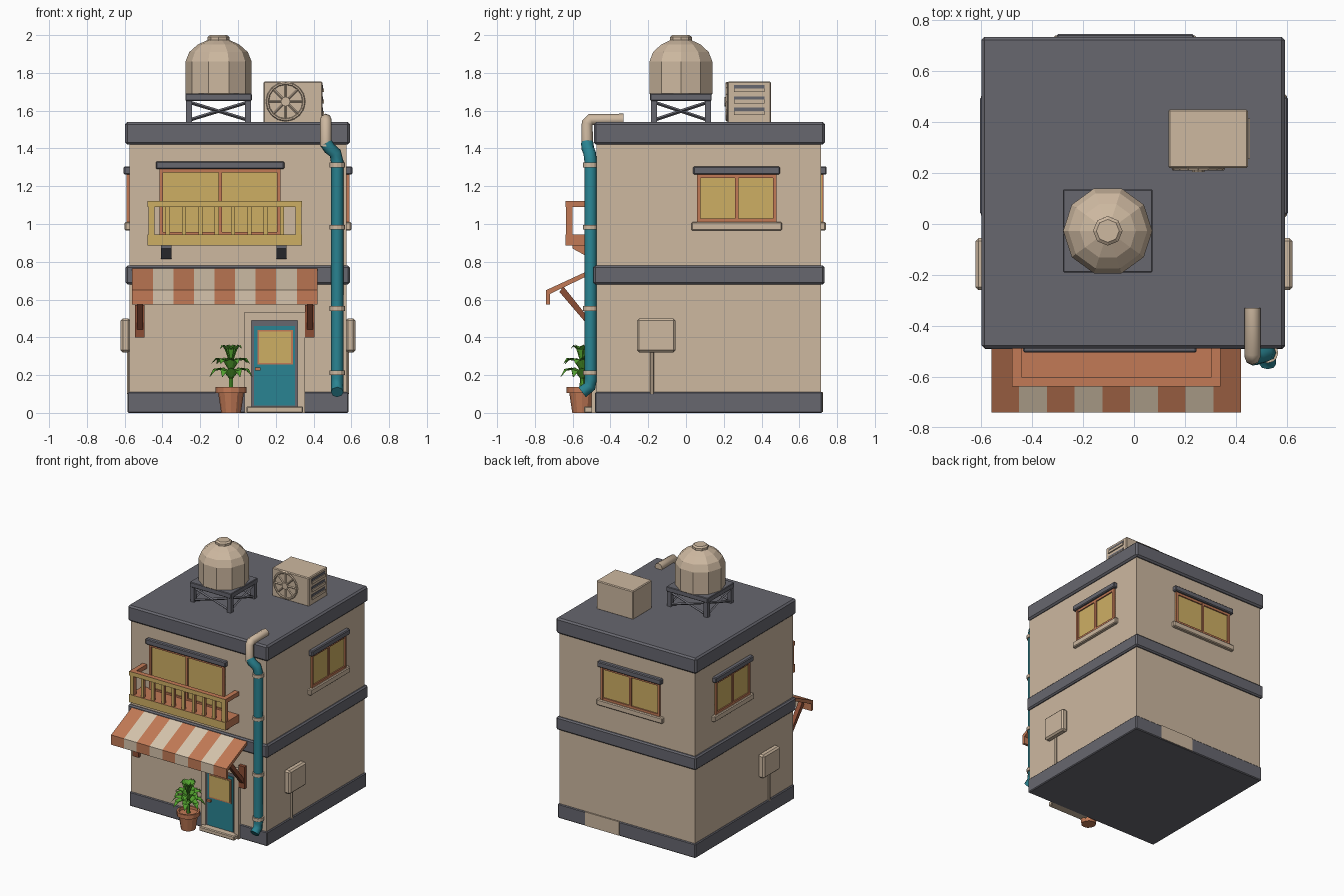
import bpy, bmesh, math
from mathutils import Matrix, Vector

cube = bpy.data.objects.get("Cube")
if cube:
    bpy.data.objects.remove(cube)


def material(name, *rgb):
    lin = [((c / 255 + 0.055) / 1.055) ** 2.4 for c in rgb] + [1]
    m = bpy.data.materials.new(name)
    m.use_nodes = True
    m.diffuse_color = lin
    m.node_tree.nodes["Principled BSDF"].inputs["Base Color"].default_value = lin
    return m


BEIGE = material("beige plaster", 205, 184, 160)
GREY = material("slate grey", 103, 103, 111)
TEAL = material("teal paint", 42, 132, 146)
YELLOW = material("warm yellow", 206, 175, 100)
ORANGE = material("terracotta orange", 194, 122, 86)
CREAM = material("cream cloth", 214, 196, 172)
BROWN = material("red brown", 140, 78, 54)
GREEN = material("leaf green", 82, 162, 46)

SIDES = {"front": (0, 0.475), "right": (90, 0.575), "back": (180, 0.715), "left": (-90, 0.575)}


def finish(name, bm, mats, bevel=0, matrix=None):
    if matrix:
        bm.transform(matrix)
    bmesh.ops.recalc_face_normals(bm, faces=bm.faces)
    me = bpy.data.meshes.new(name)
    bm.to_mesh(me)
    bm.free()
    for m in mats:
        me.materials.append(m)
    ob = bpy.data.objects.new(name, me)
    bpy.context.collection.objects.link(ob)
    if bevel:
        mod = ob.modifiers.new("bevel", "BEVEL")
        mod.width, mod.segments = bevel, 1
    return ob


def boxes(name, mat, spans, bevel=0, matrix=None, front=None):
    """One object of boxes given as (x0, x1, y0, y1, z0, z1); front recolours -y faces."""
    bm = bmesh.new()
    for x0, x1, y0, y1, z0, z1 in spans:
        m = Matrix.Translation(((x0 + x1) / 2, (y0 + y1) / 2, (z0 + z1) / 2))
        bmesh.ops.create_cube(bm, size=1, matrix=m @ Matrix.Diagonal((x1 - x0, y1 - y0, z1 - z0, 1)))
    if front:
        bm.normal_update()
        for f in bm.faces:
            f.material_index = int(f.normal.y < -0.5)
    return finish(name, bm, [mat, front] if front else [mat], bevel, matrix)


def rods(name, mat, pairs, r1, r2=None, sides=4, turn=0.0):
    """Straight rods or cones between point pairs."""
    bm = bmesh.new()
    for a, b in pairs:
        a, b = Vector(a), Vector(b)
        rot = (b - a).to_track_quat("Z", "Y").to_matrix().to_4x4()
        m = Matrix.Translation((a + b) / 2) @ rot @ Matrix.Rotation(turn, 4, "Z")
        bmesh.ops.create_cone(bm, cap_ends=True, segments=sides, radius1=r1,
                              radius2=r1 if r2 is None else r2, depth=(b - a).length, matrix=m)
    return finish(name, bm, [mat])


def lathe(name, mat, profile, centre, sides):
    bm = bmesh.new()
    rings = [[bm.verts.new((r * math.cos(2 * math.pi * i / sides), r * math.sin(2 * math.pi * i / sides), z))
              for i in range(sides)] for r, z in profile]
    for lo, hi in zip(rings, rings[1:]):
        for i in range(sides):
            j = (i + 1) % sides
            bm.faces.new((lo[i], lo[j], hi[j], hi[i]))
    bm.faces.new(rings[0])
    bm.faces.new(rings[-1])
    return finish(name, bm, [mat], matrix=Matrix.Translation(centre))


def prism(bm, profile, x0, x1, index=0):
    a, b = [[bm.verts.new((x, y, z)) for y, z in profile] for x in (x0, x1)]
    faces = [bm.faces.new(a), bm.faces.new(b)]
    n = len(profile)
    faces += [bm.faces.new((a[i], a[(i + 1) % n], b[(i + 1) % n], b[i])) for i in range(n)]
    for f in faces:
        f.material_index = index


def pipe(name, mat, points, radius):
    cu = bpy.data.curves.new(name, "CURVE")
    cu.dimensions = "3D"
    cu.bevel_depth, cu.bevel_resolution, cu.use_fill_caps = radius, 2, True
    sp = cu.splines.new("POLY")
    sp.points.add(len(points) - 1)
    for p, co in zip(sp.points, points):
        p.co = (*co, 1)
    cu.materials.append(mat)
    bpy.context.collection.objects.link(bpy.data.objects.new(name, cu))


def window(side, c, w, z0, z1, sill=True):
    """Two-pane window with hood and sill, built facing -y and turned to its wall."""
    turn, d = SIDES[side]
    m = Matrix.Rotation(math.radians(turn), 4, "Z") @ Matrix.Translation((c, -d, 0))
    h, t = w / 2, 0.018
    boxes(side + "_window_glass", YELLOW, [(-h, h, -0.004, 0.004, z0, z1)], 0, m)
    bars = [(x - t / 2, x + t / 2, -0.014, 0.004, z0, z1) for x in (t / 2 - h, 0, h - t / 2)]
    bars += [(-h, h, -0.013, 0.004, z, z + t) for z in (z0, z1 - t)]
    boxes(side + "_window_frame", ORANGE, bars, 0, m)
    boxes(side + "_window_hood", GREY, [(-h - 0.02, h + 0.02, -0.03, 0.01, z1, z1 + 0.042)], 0.006, m)
    if sill:
        boxes(side + "_window_sill", BEIGE, [(-h - 0.03, h + 0.03, -0.025, 0.01, z0 - 0.045, z0)], 0.006, m)


# Building shell
boxes("walls", BEIGE, [(-0.575, 0.575, -0.475, 0.715, 0.05, 1.5)])
boxes("base_plinth", GREY, [(-0.585, 0.585, -0.482, 0.722, 0, 0.11)], 0.006)
boxes("middle_band", GREY, [(-0.595, 0.592, -0.49, 0.733, 0.68, 0.78)], 0.01)
boxes("roof_slab", GREY, [(-0.598, 0.592, -0.488, 0.735, 1.42, 1.54)], 0.012)
boxes("back_plinth_gap", BEIGE, [(0.06, 0.35, 0.715, 0.725, 0.004, 0.11)])

# Windows
window("front", -0.095, 0.64, 0.94, 1.29, False)
window("right", 0.268, 0.42, 1.01, 1.262)
window("left", -0.268, 0.42, 1.01, 1.262)
window("back", 0.035, 0.5, 1.01, 1.262)

# Door with surround and step
boxes("door_surround", BEIGE, [(0.035, 0.072, -0.5, -0.47, 0, 0.53), (0.316, 0.355, -0.5, -0.47, 0, 0.53),
                               (0.035, 0.355, -0.501, -0.47, 0.49, 0.535)])
boxes("door_frame", GREY, [(0.072, 0.316, -0.488, -0.47, 0.02, 0.49)])
boxes("door_leaf", TEAL, [(0.085, 0.303, -0.494, -0.47, 0.04, 0.46)])
boxes("door_window_frame", ORANGE, [(0.102, 0.29, -0.499, -0.49, 0.255, 0.44)])
boxes("door_window_glass", YELLOW, [(0.112, 0.28, -0.503, -0.49, 0.265, 0.43)])
boxes("door_handle", ORANGE, [(0.09, 0.12, -0.512, -0.49, 0.225, 0.24)])
boxes("door_step", BEIGE, [(0.045, 0.345, -0.54, -0.47, 0, 0.035)], 0.006)

# Striped awning with brackets
bm = bmesh.new()
profile = [(-0.48, 0.77), (-0.74, 0.65), (-0.74, 0.575), (-0.72, 0.575), (-0.72, 0.63), (-0.48, 0.745)]
step = 0.98 / 9
for i in range(9):
    prism(bm, profile, -0.56 + i * step, -0.56 + (i + 1) * step, i % 2)
finish("awning", bm, [ORANGE, CREAM])
bm = bmesh.new()
for x in (-0.52, 0.38):
    prism(bm, [(-0.47, 0.4), (-0.5, 0.4), (-0.5, 0.57), (-0.47, 0.57)], x - 0.025, x + 0.025)
    prism(bm, [(-0.49, 0.43), (-0.49, 0.47), (-0.65, 0.67), (-0.67, 0.64)], x - 0.016, x + 0.016)
finish("awning_brackets", bm, [BROWN])

# Balcony
boxes("balcony_floor", ORANGE, [(-0.478, 0.34, -0.638, -0.47, 0.885, 0.945)], 0, None, YELLOW)
rail = [(-0.478, 0.34, -0.638, -0.6, 1.09, 1.122)]
rail += [(x, x + 0.036, -0.6, -0.47, 1.09, 1.122) for x in (-0.478, 0.304)]
boxes("balcony_rail", ORANGE, rail, 0, None, YELLOW)
posts = [(x - 0.016, x + 0.016, -0.634, -0.602, 0.945, 1.09) for x in (-0.458, 0.32)]
posts += [(x - 0.011, x + 0.011, -0.63, -0.608, 0.945, 1.09) for x in [-0.458 + 0.0864 * i for i in range(1, 9)]]
boxes("balcony_balusters", ORANGE, posts, 0, None, YELLOW)
bm = bmesh.new()
for x in (-0.38, 0.23):
    prism(bm, [(-0.47, 0.885), (-0.6, 0.885), (-0.6, 0.87), (-0.5, 0.815), (-0.47, 0.815)], x - 0.027, x + 0.027)
bm.normal_update()
for f in bm.faces:
    f.material_index = int(abs(f.normal.x) < 0.5)
finish("balcony_supports", bm, [ORANGE, GREY])

# Drain pipe
pipe("drain_pipe", TEAL, [(0.525, -0.55, 0.11), (0.525, -0.51, 0.14), (0.525, -0.505, 0.18), (0.525, -0.505, 1.33),
                          (0.515, -0.51, 1.375), (0.485, -0.52, 1.4), (0.465, -0.523, 1.43)], 0.033)
pipe("roof_outlet", BEIGE, [(0.465, -0.523, 1.41), (0.465, -0.523, 1.535), (0.465, -0.505, 1.553),
                            (0.465, -0.33, 1.553)], 0.031)
rods("pipe_clamps", BEIGE, [((0.525, -0.505, z), (0.525, -0.505, z + 0.025)) for z in (0.2, 0.54, 0.97, 1.3)],
     0.041, sides=12)

# Meter boxes on both side walls
for s, side in ((1, "left"), (-1, "right")):
    xs = sorted((s * 0.57, s * 0.622))
    boxes(side + "_meter_box", BEIGE, [(*xs, -0.26, -0.055, 0.32, 0.5)], 0.012)
    rods(side + "_meter_conduit", BEIGE, [((s * 0.58, -0.18, 0.1), (s * 0.58, -0.18, 0.33))], 0.01, sides=6)

# Water tank on its stand
tx, ty = -0.103, -0.027
lathe("water_tank", BEIGE, [(0.165, 1.68), (0.175, 1.69), (0.175, 1.86), (0.155, 1.91), (0.11, 1.95), (0.055, 1.975)],
      (tx, ty, 0), 10)
lathe("tank_cap", BEIGE, [(0.058, 1.965), (0.058, 1.99), (0.045, 2.0)], (tx, ty, 0), 8)
w, d = 0.176, 0.163
boxes("stand_platform", GREY, [(tx - w, tx + w, ty - d, ty + d, 1.652, 1.69)], 0.004)
corners = [(tx + a * (w - 0.02), ty + b * (d - 0.02)) for a, b in ((-1, -1), (1, -1), (1, 1), (-1, 1))]
boxes("stand_legs", GREY, [(x - 0.016, x + 0.016, y - 0.016, y + 0.016, 1.53, 1.66) for x, y in corners])
braces = []
for p, q in zip(corners, corners[1:] + corners[:1]):
    braces += [((*p, 1.55), (*q, 1.645)), ((*p, 1.645), (*q, 1.55))]
rods("stand_braces", GREY, braces, 0.009)

# Air conditioner
boxes("air_conditioner", BEIGE, [(0.135, 0.447, 0.22, 0.45, 1.535, 1.755)], 0.006)
louvres = [(0.44, 0.45, 0.255, 0.415, z, z + 0.026) for z in (1.59, 1.65, 1.71)]
boxes("side_louvres", GREY, louvres)
boxes("louvre_slats", BEIGE, [(0.44, 0.456, y0, y1, z0 - 0.012, z1 - 0.018) for _, _, y0, y1, z0, z1 in louvres])
fan = Vector((0.252, 0.217, 1.648))
ring = [fan + Vector((0.097 * math.cos(a), 0, 0.097 * math.sin(a))) for a in [math.pi * i / 8 for i in range(16)]]
rods("fan_ring", BEIGE, list(zip(ring, ring[1:] + ring[:1])), 0.008, sides=6)
rods("fan_spokes", BEIGE, [(fan, p) for p in ring[::2]], 0.006)
rods("fan_hub", BEIGE, [(fan, fan + Vector((0, -0.012, 0)))], 0.025, sides=10)

# Potted plant
px, py = -0.037, -0.55
lathe("plant_pot", ORANGE, [(0.052, 0), (0.068, 0.105), (0.082, 0.105), (0.082, 0.138), (0.068, 0.138), (0.066, 0.12)],
      (px, py, 0), 12)
rods("plant_stem", GREEN, [((px, py, 0.12), (px, py, 0.27))], 0.014, 0.008, 6)
bm = bmesh.new()
for count, reach, base, rise, tip in ((8, 0.122, 0.17, 0.09, 0.02), (7, 0.105, 0.21, 0.08, 0.05), (5, 0.06, 0.25, 0.08, 0.09)):
    for i in range(count):
        rot = Matrix.Rotation(2 * math.pi * (i + base * 3) / count, 3, "Z")
        rows = []
        for t, half in ((0, 0.004), (0.4, 0.026), (0.75, 0.024), (1, 0.002)):
            z = base + rise * math.sin(math.pi * t) * 0.6 + tip * t
            rows.append([bm.verts.new(rot @ Vector((reach * t, s * half, z + abs(s) * half * 0.4)) + Vector((px, py, 0)))
                         for s in (-1, 0, 1)])
        for a, b in zip(rows, rows[1:]):
            for k in (0, 1):
                bm.faces.new((a[k], a[k + 1], b[k + 1], b[k]))
finish("plant_leaves", bm, [GREEN])
